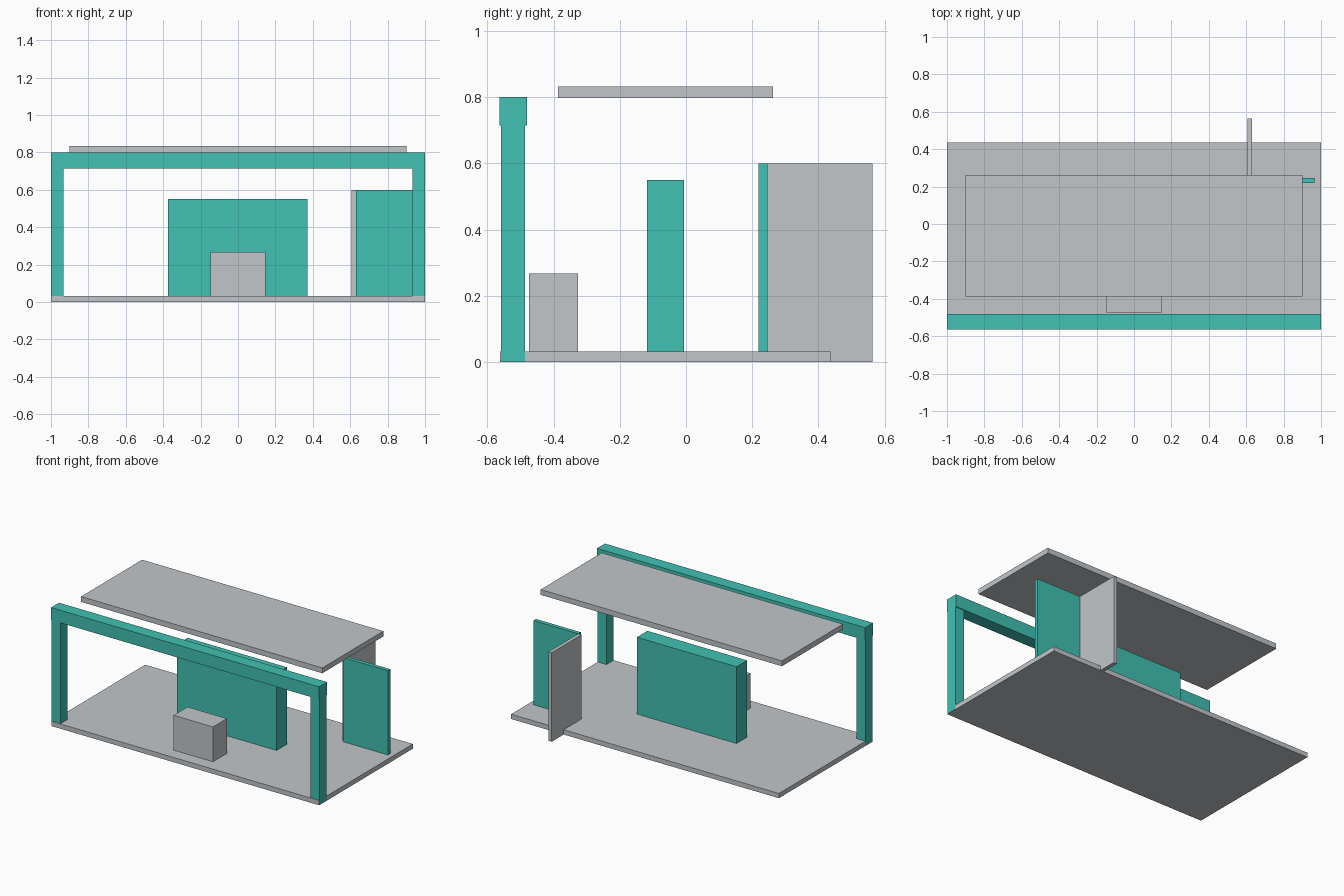
import bpy
import bmesh
from mathutils import Vector

cube = bpy.data.objects.get("Cube")
if cube:
    bpy.data.objects.remove(cube, do_unlink=True)


def make_material(name, color):
    mat = bpy.data.materials.new(name)
    mat.use_nodes = True
    mat.diffuse_color = color
    mat.node_tree.nodes["Principled BSDF"].inputs["Base Color"].default_value = color
    return mat


grey = make_material("light grey", (0.54, 0.565, 0.59, 1))
teal = make_material("teal", (0.052, 0.535, 0.45, 1))


def box(name, mat, x, y, z):
    """Flat-sided box spanning the given (low, high) range on each axis."""
    low, high = (Vector(corner) for corner in zip(x, y, z))
    bm = bmesh.new()
    bmesh.ops.create_cube(bm, size=1)
    bmesh.ops.scale(bm, vec=high - low, verts=bm.verts)
    mesh = bpy.data.meshes.new(name)
    bm.to_mesh(mesh)
    bm.free()
    mesh.materials.append(mat)
    obj = bpy.data.objects.new(name, mesh)
    obj.location = (low + high) / 2
    bpy.context.collection.objects.link(obj)
    return obj


# Parts standing in the floor stop just above its underside
base = 0.001

# Floor and floating roof
box("floor", grey, (-0.999, 0.999), (-0.562, 0.437), (0, 0.032))
box("roof", grey, (-0.9, 0.9), (-0.387, 0.263), (0.797, 0.833))

# Front gateway: two posts and a slightly deeper beam
for name, side in (("right_post", -1), ("left_post", 1)):
    box(name, teal, sorted((side * 0.933, side)), (-0.559, -0.486), (base, 0.716))
box("front_beam", teal, (-1, 1), (-0.564, -0.48), (0.715, 0.8))

# Counter and display wall
box("counter", grey, (-0.148, 0.146), (-0.475, -0.327), (base, 0.267))
box("display_wall", teal, (-0.373, 0.371), (-0.118, -0.006), (base, 0.55))

# Corner screen made of two thin panels
box("screen_front_panel", teal, (0.632, 0.965), (0.219, 0.246), (base, 0.6))
box("screen_side_panel", grey, (0.607, 0.632), (0.246, 0.564), (0, 0.6))
